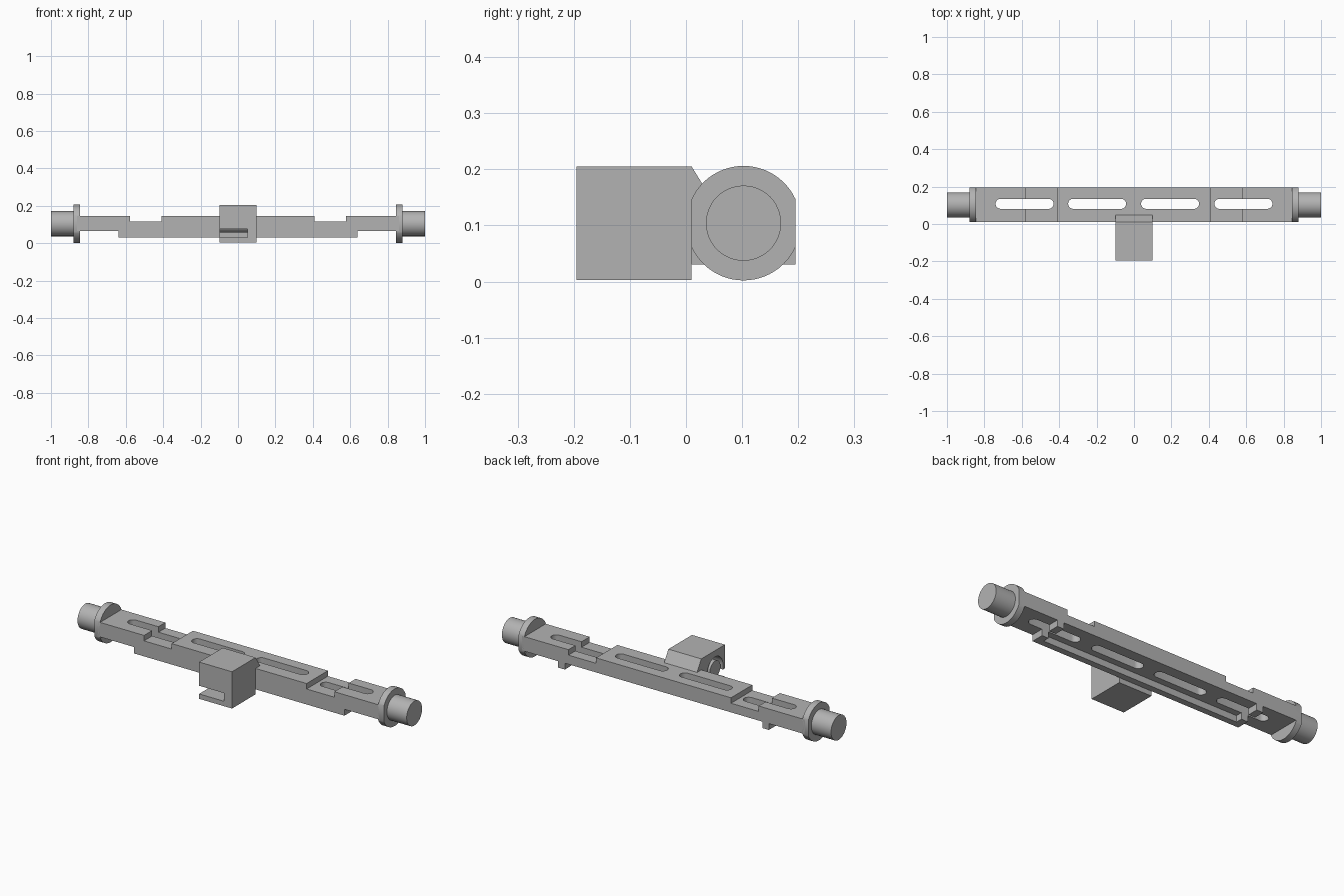
import bpy, math
from mathutils import Matrix

cube = bpy.data.objects.get("Cube")
if cube:
    bpy.data.objects.remove(cube, do_unlink=True)
import bmesh

gray = bpy.data.materials.new("plain gray")
gray.use_nodes = True
gray.diffuse_color = (0.45, 0.45, 0.45, 1)
gray.node_tree.nodes["Principled BSDF"].inputs["Base Color"].default_value = gray.diffuse_color


def finish(name, bm):
    bmesh.ops.recalc_face_normals(bm, faces=bm.faces)
    mesh = bpy.data.meshes.new(name)
    bm.to_mesh(mesh)
    bm.free()
    mesh.materials.append(gray)
    ob = bpy.data.objects.new(name, mesh)
    bpy.context.collection.objects.link(ob)
    return ob


def prism(name, points, axis, start, end):
    """Extrude a 2D outline along axis x (y,z), y (x,z) or z (x,y)."""
    place = {"x": lambda a, b, d: (d, a, b),
             "y": lambda a, b, d: (a, d, b),
             "z": lambda a, b, d: (a, b, d)}[axis]
    bm = bmesh.new()
    face = bm.faces.new([bm.verts.new(place(a, b, start)) for a, b in points])
    new = bmesh.ops.extrude_face_region(bm, geom=[face])["geom"]
    bmesh.ops.translate(bm, vec=place(0, 0, end - start),
                        verts=[v for v in new if isinstance(v, bmesh.types.BMVert)])
    return finish(name, bm)


def box(name, x0, x1, y0, y1, z0, z1):
    return prism(name, [(x0, y0), (x1, y0), (x1, y1), (x0, y1)], "z", z0, z1)


def arc(cx, cy, r, start, end, steps):
    return [(cx + r * math.cos(math.radians(start + (end - start) * i / steps)),
             cy + r * math.sin(math.radians(start + (end - start) * i / steps)))
            for i in range(steps + 1)]


def rod(name, x0, x1, y, z, r):
    return prism(name, arc(y, z, r, 0, 352.5, 47), "x", x0, x1)


def boolean(ob, other, operation="DIFFERENCE"):
    mod = ob.modifiers.new(operation.title(), "BOOLEAN")
    mod.operation, mod.object, mod.solver = operation, other, "EXACT"
    bpy.context.view_layer.objects.active = ob
    bpy.ops.object.modifier_apply(modifier=mod.name)
    bpy.data.objects.remove(other, do_unlink=True)


def smooth(ob):
    bpy.ops.object.select_all(action="DESELECT")
    ob.select_set(True)
    bpy.context.view_layer.objects.active = ob
    bpy.ops.object.shade_smooth_by_angle(angle=math.radians(30))


FRONT, BACK, AXIS_Y, AXIS_Z = 0.01, 0.195, 0.1025, 0.104

# Main bar with two stepped notches in its top
half = [(0.0, 0.145), (0.41, 0.145), (0.41, 0.115), (0.578, 0.115),
        (0.578, 0.145), (0.86, 0.145), (0.86, 0.065), (0.0, 0.065)]
right = half[1:-1]
outline = right + [(-x, z) for x, z in reversed(right)]
bar = prism("main_bar", outline, "y", FRONT, BACK)

# Front rail and end crossbars hanging under the bar
boolean(bar, box("rail", -0.64, 0.64, FRONT, 0.045, 0.03, 0.08), "UNION")
for s in (-1, 1):
    boolean(bar, box("crossbar", s * 0.62 - 0.02, s * 0.62 + 0.02, FRONT, BACK, 0.03, 0.08), "UNION")

# Four rounded slots through bar and crossbars
for x0, x1 in ((-0.74, -0.43), (-0.352, -0.042), (0.038, 0.348), (0.43, 0.74)):
    r = 0.027
    shape = arc(x1 - r, 0.108, r, -90, 90, 12) + arc(x0 + r, 0.108, r, 90, 270, 12)
    boolean(bar, prism("slot_cutter", shape, "z", -0.1, 0.3))
smooth(bar)

# End flanges with flattened sides, and round pegs
flat = math.degrees(math.acos(0.0925 / 0.102))
for side, s in (("left", 1), ("right", -1)):
    rim = (arc(AXIS_Y, AXIS_Z, 0.102, flat, 180 - flat, 24)
           + arc(AXIS_Y, AXIS_Z, 0.102, 180 + flat, 360 - flat, 24))
    smooth(prism(side + "_flange", rim, "x", s * 0.845, s * 0.88))
    smooth(rod(side + "_peg", s * 0.87, s * 1.0, AXIS_Y, AXIS_Z, 0.067))

# Front block with a sloped back edge resting on the bar
block = prism("front_block", [(-0.195, 0.003), (0.01, 0.003), (0.01, 0.14),
                              (0.05, 0.14), (0.01, 0.205), (-0.195, 0.205)], "x", -0.1, 0.1)

# Arched cavity open to the side, with a slit through the front
cy, cz, r = -0.11, 0.102, 0.068
cavity = arc(cy, cz, r, 0, 180, 24) + [(cy - r, 0.075), (-0.3, 0.075), (-0.3, 0.03), (cy + r, 0.03)]
boolean(block, prism("cavity_cutter", cavity, "x", -0.2, 0.05))
smooth(block)
smooth(rod("block_pin", -0.1, 0.06, cy, cz, 0.046))
